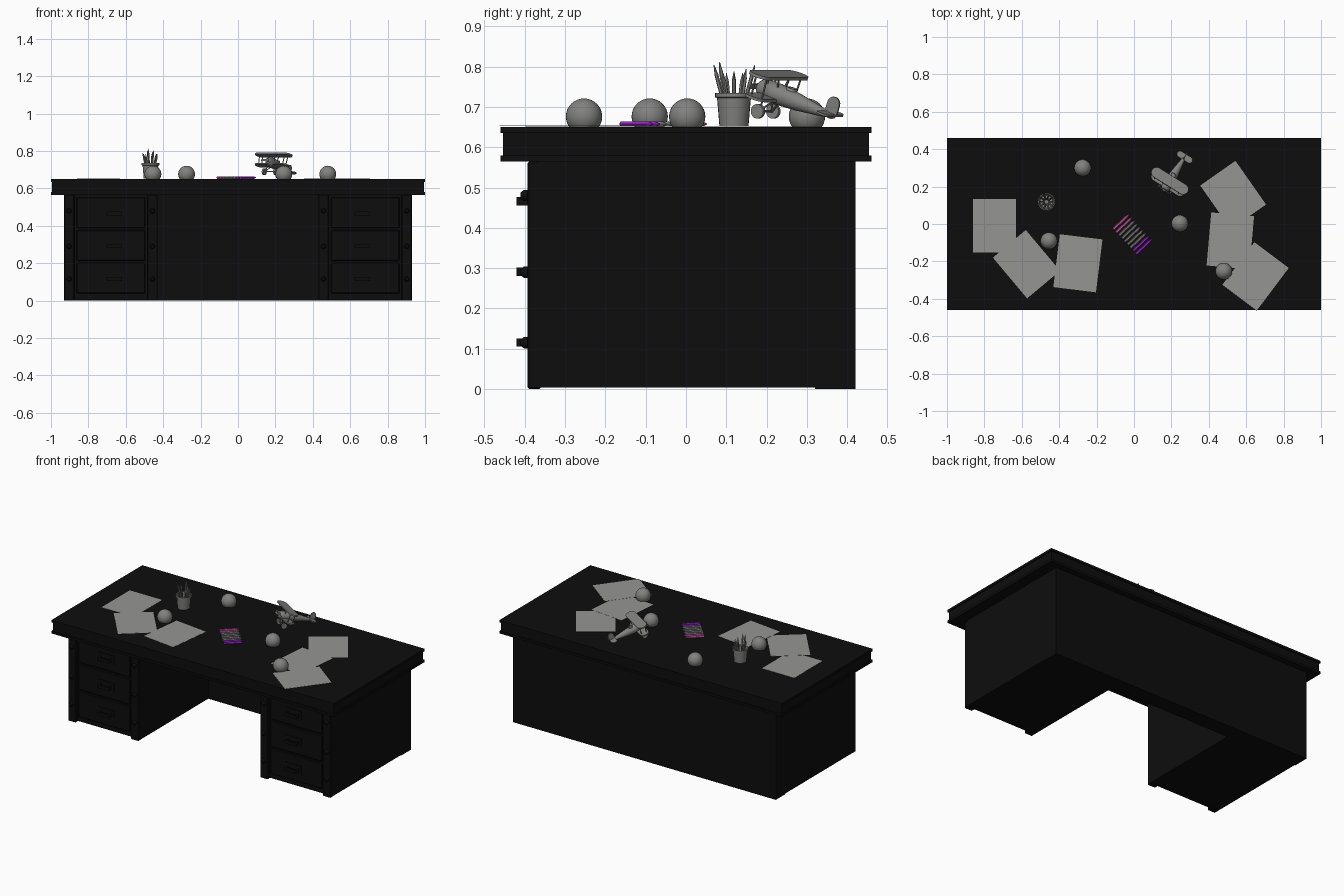
import bpy, bmesh, math, random
from mathutils import Matrix, Vector

cube = bpy.data.objects.get("Cube")
if cube:
    bpy.data.objects.remove(cube, do_unlink=True)
random.seed(4)


def material(name, rgb):
    m = bpy.data.materials.new(name)
    m.use_nodes = True
    m.diffuse_color = (*rgb, 1)
    bsdf = next(n for n in m.node_tree.nodes if n.type == 'BSDF_PRINCIPLED')
    bsdf.inputs["Base Color"].default_value = (*rgb, 1)
    return m


BLACK = material("black_wood", (0.004, 0.004, 0.004))
GREY = material("mid_grey", (0.22, 0.22, 0.215))
PAPER = material("paper_grey", (0.3, 0.3, 0.29))
PINK = material("pink", (0.6, 0.1, 0.36))
PURPLE = material("purple", (0.33, 0.02, 0.6))


def finish(name, bm, mat, matrix=None, smooth=False):
    if matrix is not None:
        bm.transform(matrix)
    bmesh.ops.recalc_face_normals(bm, faces=bm.faces)
    me = bpy.data.meshes.new(name)
    bm.to_mesh(me)
    bm.free()
    me.materials.append(mat)
    ob = bpy.data.objects.new(name, me)
    bpy.context.collection.objects.link(ob)
    if smooth:
        bpy.ops.object.select_all(action='DESELECT')
        ob.select_set(True)
        bpy.context.view_layer.objects.active = ob
        bpy.ops.object.shade_smooth_by_angle(angle=math.radians(40))
    return ob


def box(name, centre, size, mat, matrix=None, bevel=0):
    bm = bmesh.new()
    bmesh.ops.create_cube(bm, size=1)
    bm.transform(Matrix.Translation(centre) @ Matrix.Diagonal((*size, 1)))
    if bevel:
        bmesh.ops.bevel(bm, geom=bm.edges[:], offset=bevel, segments=1, affect='EDGES')
    return finish(name, bm, mat, matrix)


def span(name, lo, hi, mat=BLACK, bevel=0):
    lo, hi = Vector(lo), Vector(hi)
    return box(name, (lo + hi) / 2, hi - lo, mat, None, bevel)


def lathe(name, profile, mat, matrix=None, sides=16, smooth=True):
    """Turn (radius, height) points around z."""
    bm = bmesh.new()
    verts = [bm.verts.new((r, 0, z)) for r, z in profile]
    edges = [bm.edges.new(p) for p in zip(verts, verts[1:])]
    bmesh.ops.spin(bm, geom=verts + edges, cent=(0, 0, 0), axis=(0, 0, 1),
                   angle=math.tau, steps=sides)
    bmesh.ops.remove_doubles(bm, verts=bm.verts, dist=1e-5)
    return finish(name, bm, mat, matrix, smooth)


def aim(start, direction):
    return Matrix.Translation(start) @ Vector(direction).to_track_quat('Z', 'Y').to_matrix().to_4x4()


# Desk top with a shallow groove around its edge
for name, z0, z1, inset in (("top_lower_lip", 0.565, 0.58, 0.0),
                            ("top_edge", 0.58, 0.635, 0.006),
                            ("top_board", 0.635, 0.65, 0.0)):
    span(name, (-1 + inset, -0.46 + inset, z0), (1 - inset, 0.46 - inset, z1))

# Back panel and both drawer pedestals
span("back_panel", (-0.93, 0.32, 0.0), (0.93, 0.42, 0.565))
for side, s in (("right", -1), ("left", 1)):
    def part(name, x, y, z, bevel=0):
        xs = sorted((s * x[0], s * x[1]))
        return span(f"{side}_{name}", (xs[0], y[0], z[0]), (xs[1], y[1], z[1]), BLACK, bevel)

    part("pedestal", (0.43, 0.93), (-0.37, 0.33), (0.004, 0.565))
    for label, x0, x1 in (("inner", 0.43, 0.485), ("outer", 0.875, 0.93)):
        part(label + "_post", (x0, x1), (-0.393, -0.36), (0, 0.565), 0.004)
        for z in (0.115, 0.29, 0.48):
            lathe(f"{side}_{label}_stud", [(0.014, 0), (0.014, 0.012), (0.008, 0.02), (0, 0.02)],
                  BLACK, aim((s * (x0 + x1) / 2, -0.39, z), (0, -1, 0)), 12)
    for i, z in enumerate((0.12, 0.295, 0.47)):
        part(f"drawer_{i}", (0.497, 0.863), (-0.384, -0.36), (z - 0.082, z + 0.082), 0.004)
        part(f"handle_plate_{i}", (0.605, 0.72), (-0.39, -0.38), (z - 0.026, z + 0.026))
        part(f"handle_bar_{i}", (0.62, 0.705), (-0.42, -0.408), (z - 0.014, z + 0.006))
        for x in (0.62, 0.693):
            part(f"handle_arm_{i}", (x, x + 0.012), (-0.41, -0.385), (z - 0.014, z + 0.006))

# Loose sheets of paper: centre and turn in degrees
sheets = [(-0.745, -0.01, 0), (-0.575, -0.215, 40), (-0.3, -0.21, -7),
          (0.53, 0.155, 35), (0.515, -0.09, -5), (0.65, -0.28, -37)]
for i, (x, y, turn) in enumerate(sheets):
    box("paper_sheet", (0, 0, 0), (0.23, 0.285, 0.001), PAPER,
        Matrix.Translation((x, y, 0.6515 + 0.0008 * (i % 3)))
        @ Matrix.Rotation(math.radians(turn), 4, 'Z'))

# Balls
for x, y in ((-0.275, 0.3), (-0.455, -0.09), (0.245, 0.003), (0.48, -0.253)):
    bm = bmesh.new()
    bmesh.ops.create_uvsphere(bm, u_segments=32, v_segments=16, radius=0.045)
    finish("ball", bm, GREY, Matrix.Translation((x, y, 0.676)), True)


def pencil(name, start, direction, length, radius, mat):
    profile = [(0, 0), (radius, 0), (radius, length * 0.82), (radius * 0.25, length * 0.98), (0, length)]
    lathe(name, profile, mat, aim(start, direction), 6, False)


# Row of pencils lying flat
for i in range(9):
    t = i / 8
    mat = PINK if i < 2 else PURPLE if i > 6 else GREY
    start = Vector((-0.11, -0.028, 0.6575)).lerp(Vector((0.012, -0.16, 0.6575)), t)
    pencil("flat_pencil", start, (0.085, 0.08, 0), 0.117, 0.0075, mat)

# Pencil cup and its splayed pencils
cup = Vector((-0.468, 0.119, 0.652))
lathe("pencil_cup", [(0, 0), (0.036, 0), (0.042, 0.07), (0.047, 0.072), (0.047, 0.083),
                     (0.041, 0.083), (0.034, 0.006), (0, 0.006)],
      GREY, Matrix.Translation(cup), 24)
for i in range(10):
    a = i * math.tau / 10
    lean = random.uniform(0.12, 0.3)
    d = Vector((math.cos(a) * lean, math.sin(a) * lean, 1))
    foot = cup + Vector((math.cos(a) * 0.014, math.sin(a) * 0.014, 0.01))
    pencil("cup_pencil", foot, d, random.uniform(0.12, 0.155), 0.005, GREY)

# Toy biplane: local -y is the nose, resting on wheels and tail
PLANE = (Matrix.Translation((0.185, 0.22, 0.735)) @ Matrix.Rotation(math.radians(-32), 4, 'Z')
         @ Matrix.Rotation(math.radians(-19), 4, 'X'))
lathe("plane_fuselage", [(0, -0.048), (0.016, -0.046), (0.025, -0.035), (0.027, 0.01),
                         (0.022, 0.07), (0.012, 0.14), (0.004, 0.185), (0, 0.187)],
      GREY, PLANE @ Matrix.Rotation(math.radians(-90), 4, 'X'), 20)


def plate(name, centre, width, depth, thick, turn=None):
    """Flat rounded plate, lying in local xy unless turned."""
    bm = bmesh.new()
    r = depth / 2
    half = width / 2 - r
    ring = []
    for k in range(24):
        a = math.tau * (k + 0.5) / 24
        c = math.cos(a)
        ring.append(bm.verts.new((c * r + math.copysign(half, c), math.sin(a) * r, -thick / 2)))
    face = bm.faces.new(ring)
    out = bmesh.ops.extrude_face_region(bm, geom=[face])
    bmesh.ops.translate(bm, vec=(0, 0, thick), verts=[v for v in out["geom"]
                                                      if isinstance(v, bmesh.types.BMVert)])
    m = PLANE @ Matrix.Translation(centre)
    finish(name, bm, GREY, m @ turn if turn else m, True)


SIDE = Matrix.Rotation(math.radians(90), 4, 'Y')
plate("upper_wing", (0, -0.003, 0.045), 0.225, 0.06, 0.008)
plate("lower_wing", (0, -0.003, -0.013), 0.205, 0.055, 0.007)
plate("tail_wing", (0, 0.17, 0.004), 0.095, 0.036, 0.005)
plate("tail_fin", (0, 0.172, 0.02), 0.056, 0.036, 0.005, SIDE)
plate("propeller", (0, -0.05, 0), 0.085, 0.012, 0.004,
      Matrix.Rotation(math.radians(90), 4, 'X'))
lathe("propeller_hub", [(0, 0), (0.007, 0.003), (0.008, 0.014), (0, 0.014)], GREY,
      PLANE @ Matrix.Translation((0, -0.058, 0)) @ Matrix.Rotation(math.radians(-90), 4, 'X'), 12)
lathe("cockpit_rim", [(0.009, 0), (0.015, 0), (0.013, 0.007), (0.009, 0.007), (0.009, 0)], GREY,
      PLANE @ Matrix.Translation((0, 0.045, 0.021)), 16)


def strut(name, a, b, radius=0.0025):
    a, b = Vector(a), Vector(b)
    n = (b - a).length
    lathe(name, [(0, 0), (radius, 0), (radius, n), (0, n)], GREY, PLANE @ aim(a, b - a), 8)


for s in (-1, 1):
    for y in (-0.018, 0.014):
        strut("wing_strut", (s * 0.075, y, -0.012), (s * 0.08, y, 0.045))
        strut("cabin_strut", (s * 0.015, y, 0.015), (s * 0.025, y, 0.045))
        strut("wheel_strut", (s * 0.014, y, -0.015), (s * 0.032, -0.01, -0.052))
    plate("wheel", (s * 0.036, -0.01, -0.052), 0.036, 0.036, 0.01, SIDE)
strut("axle", (-0.038, -0.01, -0.052), (0.038, -0.01, -0.052), 0.003)
